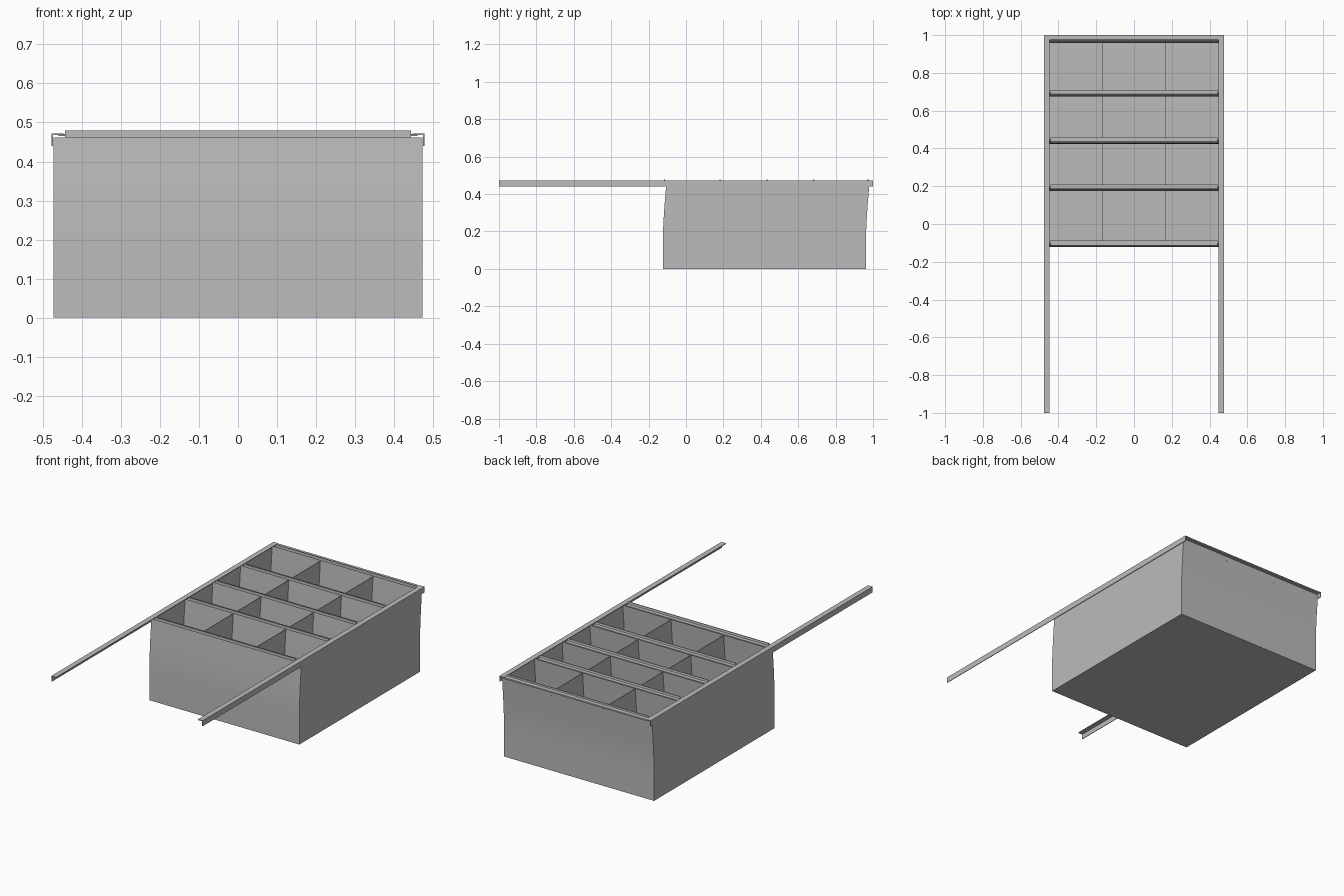
import bpy, bmesh
from mathutils import Vector

cube = bpy.data.objects.get("Cube")
if cube:
    bpy.data.objects.remove(cube, do_unlink=True)

grey = bpy.data.materials.new("light_grey")
grey.use_nodes = True
colour = (0.5, 0.5, 0.5, 1)
grey.diffuse_color = colour
grey.node_tree.nodes["Principled BSDF"].inputs["Base Color"].default_value = colour


def prism(name, outline, offset):
    """Extrude a closed planar outline along an offset vector."""
    bm = bmesh.new()
    face = bm.faces.new([bm.verts.new(p) for p in outline])
    ext = bmesh.ops.extrude_face_region(bm, geom=[face])
    moved = [v for v in ext["geom"] if isinstance(v, bmesh.types.BMVert)]
    bmesh.ops.translate(bm, verts=moved, vec=Vector(offset))
    bmesh.ops.recalc_face_normals(bm, faces=bm.faces)
    mesh = bpy.data.meshes.new(name)
    bm.to_mesh(mesh)
    bm.free()
    mesh.materials.append(grey)
    obj = bpy.data.objects.new(name, mesh)
    bpy.context.collection.objects.link(obj)
    return obj


def smooth(obj):
    bpy.ops.object.select_all(action='DESELECT')
    obj.select_set(True)
    bpy.context.view_layer.objects.active = obj
    bpy.ops.object.shade_smooth_by_angle()


# Wall curve: (y offset from the wall top, height)
CURVE = [(-0.018, 0), (-0.018, 0.2), (-0.015, 0.26), (-0.01, 0.34), (-0.004, 0.41), (0, 0.462)]
ROWS = [-0.105, 0.192, 0.442, 0.692, 0.981]
HALF, WALL = 0.473, 0.005


def between(x, y0, y1, top=0.462):
    """Outline of the curved band between two wall lines."""
    pts = [(dy, min(z, top)) for dy, z in CURVE]
    return ([(x, y0 + dy, z) for dy, z in pts]
            + [(x, y1 + dy, z) for dy, z in reversed(pts)])


# Cross walls, each capped by a flat strip with a raised front lip
names = ["front_wall", "row_divider_1", "row_divider_2", "row_divider_3", "back_wall"]
for name, y in zip(names, ROWS):
    near = y + WALL if name == "back_wall" else y
    y0 = y - WALL if name == "back_wall" else y
    smooth(prism(name, between(-HALF, y0, y0 + WALL), (2 * HALF, 0, 0)))
    a, b = y - 0.012, y + 0.017
    cap = [(a, 0.462), (b, 0.462), (b, 0.468), (a + 0.007, 0.468),
           (a + 0.005, 0.479), (a, 0.479)]
    prism(name + "_cap", [(-0.443, p, z) for p, z in cap], (0.886, 0, 0))

# Back flange closing the frame
prism("back_flange", [(-0.46, 0.973, 0.466), (0.46, 0.973, 0.466),
                      (0.46, 1, 0.466), (-0.46, 1, 0.466)], (0, 0, 0.005))

# Floor
y_front, y_back = ROWS[0] - 0.018, ROWS[-1] - 0.018
prism("floor", [(-HALF, y_front, 0), (HALF, y_front, 0),
                (HALF, y_back, 0), (-HALF, y_back, 0)], (0, 0, WALL))

for side, s in (("left", 1), ("right", -1)):
    # Side wall, lengthwise divider and angle rail
    prism(side + "_side_wall", between(s * HALF, ROWS[0], ROWS[-1]), (-s * WALL, 0, 0))
    prism(side + "_divider", between(s * 0.164, ROWS[0], ROWS[-1], 0.455), (s * 0.004, 0, 0))
    angle = [(0.447, 0.472), (0.477, 0.472), (0.477, 0.44),
             (0.4735, 0.44), (0.4735, 0.468), (0.447, 0.468)]
    prism(side + "_rail", [(s * x, -1, z) for x, z in angle], (0, 2, 0))
